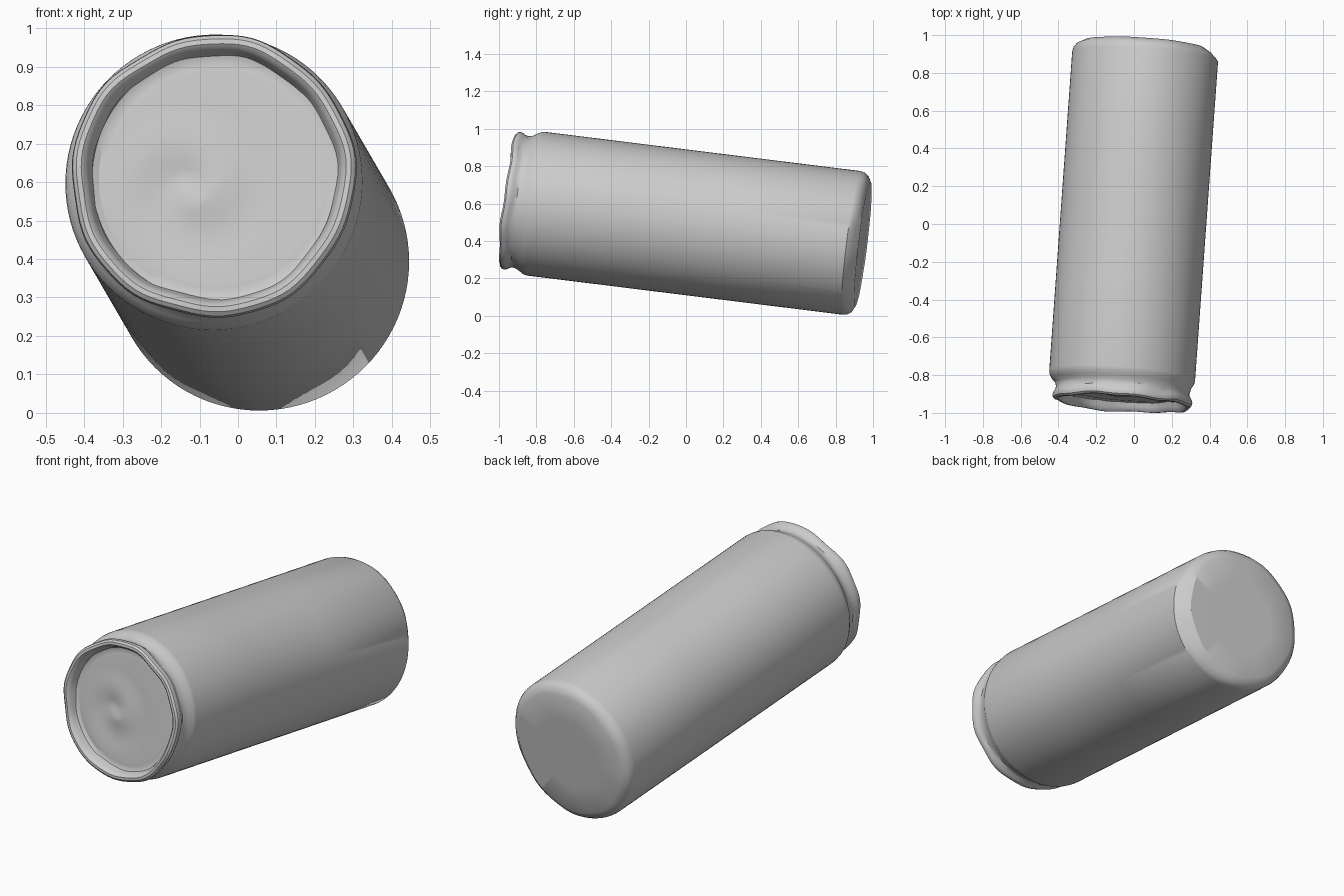
import bpy, bmesh, math
from mathutils import Vector, Matrix

if "Cube" in bpy.data.objects:
    bpy.data.objects.remove(bpy.data.objects["Cube"])

SEG = 96
AXIS = Vector((0.072, 1.0, -0.124)).normalized()
MID = Vector((-0.005, 0.0, 0.500))

# local frame: local z runs along the can from lid to base
side = Vector((1, 0, 0))
side = (side - AXIS * side.dot(AXIS)).normalized()
up = side.cross(AXIS).normalized()
frame = Matrix((side, up, AXIS)).transposed().to_4x4()
frame.translation = MID

grey = bpy.data.materials.new("light grey")
grey.diffuse_color = (0.6, 0.6, 0.6, 1)
grey.use_nodes = True
grey.node_tree.nodes["Principled BSDF"].inputs["Base Color"].default_value = grey.diffuse_color


def lathe(name, profile, wobble):
    """Spin (radius, position) points about the axis; wobble adds small dents."""
    bm = bmesh.new()
    rings = []
    for r, t in profile:
        if r == 0:
            rings.append([bm.verts.new(wobble(0, t, 0))])
        else:
            rings.append([bm.verts.new(wobble(r, t, 2 * math.pi * i / SEG))
                          for i in range(SEG)])
    for a, b in zip(rings, rings[1:]):
        for i in range(SEG):
            j = (i + 1) % SEG
            loop = [a[i % len(a)], a[j % len(a)], b[j % len(b)], b[i % len(b)]]
            bm.faces.new(list(dict.fromkeys(loop)))
    bmesh.ops.recalc_face_normals(bm, faces=bm.faces)
    for f in bm.faces:
        f.smooth = True
    me = bpy.data.meshes.new(name)
    bm.to_mesh(me)
    bm.free()
    me.materials.append(grey)
    ob = bpy.data.objects.new(name, me)
    ob.matrix_world = frame
    bpy.context.collection.objects.link(ob)
    bpy.context.view_layer.objects.active = ob
    ob.select_set(True)
    bpy.ops.object.shade_smooth_by_angle(angle=math.radians(32))
    ob.select_set(False)


def polar(r, t, a):
    return Vector((r * math.cos(a), r * math.sin(a), t))


def dented(r, t, a):
    # uneven bevel at the base, slightly crumpled rim at the lid end
    if t > 0.9:
        k = max(0, math.cos(a + 0.3)) ** 2
        r -= (0.018 * k + 0.003 * math.sin(9 * a)) * (t - 0.9) / 0.05
        t -= 0.010 * k if r > 0.3 and t < 0.95 else 0
    if t < -0.9 and r > 0.3:
        r += 0.003 * math.sin(5 * a + 1) + 0.002 * math.sin(11 * a)
        t += 0.004 * math.sin(4 * a) + 0.003 * math.sin(9 * a + 2)
    p = polar(r, t, a)
    if t < -0.87:
        p.x += 0.008
    return p


def swirl(r, t, a):
    # shallow spiral relief on the sunken lid
    p = polar(r, t, a)
    q = p.xy - Vector((-0.07, -0.03))
    d = q.length
    fade = max(0, 1 - d / 0.24)
    p.z += 0.010 * fade * math.sin(math.atan2(q.y, q.x) - d * 22) * min(1, d / 0.05)
    p.x += 0.015
    return p


# can wall: base disc, bevel, straight side, neck, rolled rim, inner wall
lathe("can_body", [
    (0, 0.956), (0.20, 0.956), (0.335, 0.955), (0.368, 0.938), (0.382, 0.918),
    (0.387, 0.895), (0.387, 0.3), (0.387, -0.3), (0.387, -0.81), (0.384, -0.828),
    (0.370, -0.852), (0.358, -0.872), (0.354, -0.890), (0.357, -0.908),
    (0.366, -0.922), (0.370, -0.936), (0.367, -0.950), (0.357, -0.959),
    (0.344, -0.960), (0.334, -0.952), (0.327, -0.935), (0.318, -0.908),
], dented)

# sunken lid
lathe("can_lid", [(0.325, -0.914), (0.308, -0.906)]
      + [(0.29 - 0.0145 * i, -0.908) for i in range(20)] + [(0, -0.908)], swirl)
